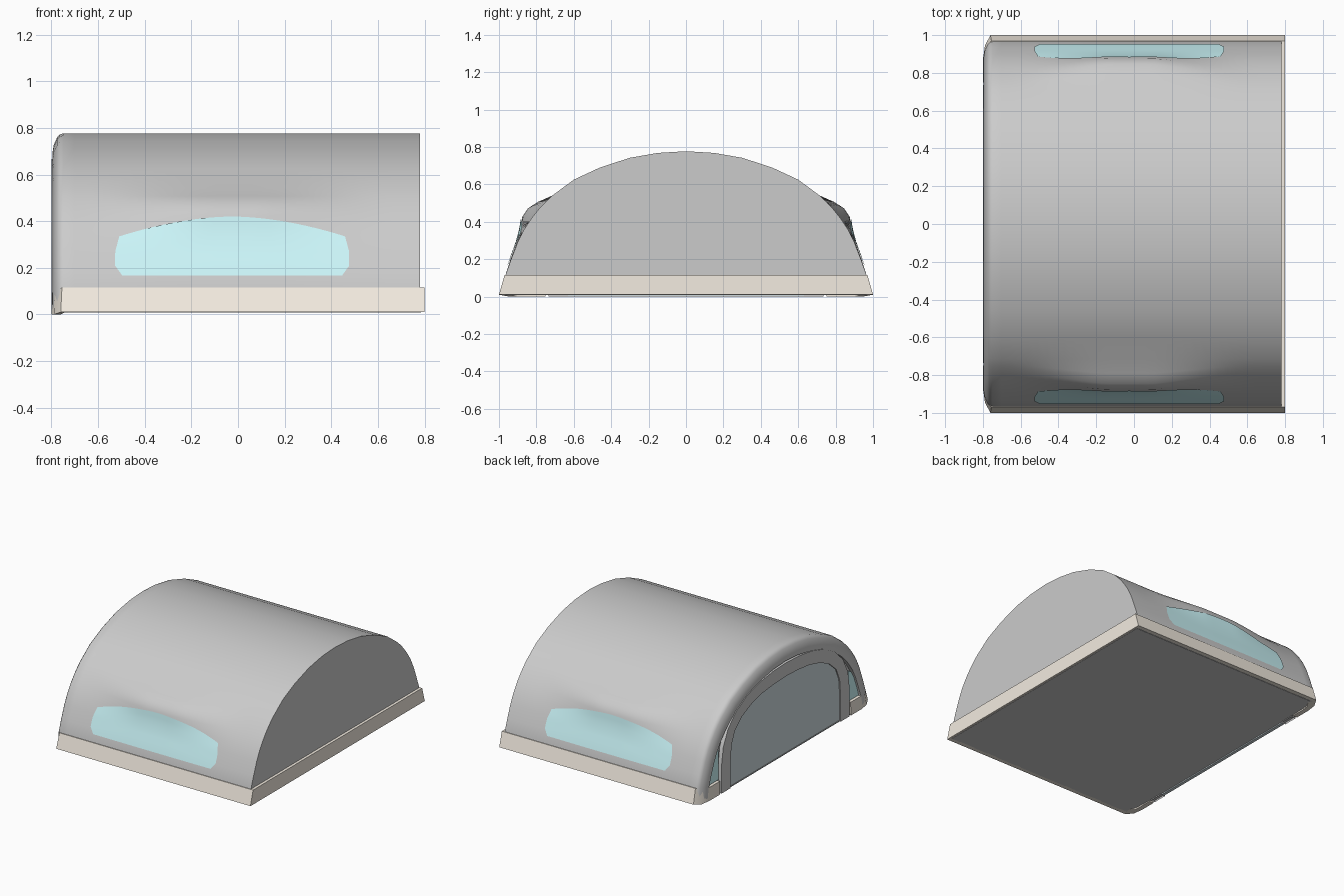
import bpy, bmesh, math

if "Cube" in bpy.data.objects:
    bpy.data.objects.remove(bpy.data.objects["Cube"])


def material(name, rgb):
    m = bpy.data.materials.new(name)
    m.diffuse_color = (*rgb, 1)
    m.use_nodes = True
    m.node_tree.nodes["Principled BSDF"].inputs["Base Color"].default_value = m.diffuse_color
    return m


CYAN = material("window_cyan", (0.60, 0.92, 0.95))
BEIGE = material("trim_beige", (0.90, 0.84, 0.75))
SMOKE = material("door_glass", (0.62, 0.70, 0.73))


def make(name, rows, mat=None, closed=False, loop=False, caps=(False, False), smooth=35, mirror=False):
    """Loft rows of points: closed joins each row's ends, loop joins last row to first."""
    bm = bmesh.new()
    vs = [[bm.verts.new(p) for p in r] for r in rows]
    n = len(rows[0])
    for i in range(len(rows) if loop else len(rows) - 1):
        a, b = vs[i], vs[(i + 1) % len(rows)]
        for j in range(n if closed else n - 1):
            k = (j + 1) % n
            bm.faces.new((a[j], a[k], b[k], b[j]))
    if caps[0]:
        bm.faces.new(vs[0])
    if caps[1]:
        bm.faces.new(vs[-1])
    if mirror:
        geom = bm.verts[:] + bm.edges[:] + bm.faces[:]
        dup = bmesh.ops.duplicate(bm, geom=geom)["geom"]
        for v in (g for g in dup if isinstance(g, bmesh.types.BMVert)):
            v.co.y *= -1
        bmesh.ops.reverse_faces(bm, faces=[g for g in dup if isinstance(g, bmesh.types.BMFace)])
        bmesh.ops.remove_doubles(bm, verts=bm.verts[:], dist=1e-5)
    bmesh.ops.recalc_face_normals(bm, faces=bm.faces[:])
    me = bpy.data.meshes.new(name)
    bm.to_mesh(me)
    bm.free()
    me.polygons.foreach_set("use_smooth", [True] * len(me.polygons))
    me.set_sharp_from_angle(angle=math.radians(smooth))
    if mat:
        me.materials.append(mat)
    ob = bpy.data.objects.new(name, me)
    bpy.context.collection.objects.link(ob)
    return ob


def both_sides(half):
    """Mirror a half profile that runs from +y up to y = 0."""
    return half + [(-y, z) for y, z in reversed(half[:-1])]


# Barrel half profile, plain and where it bulges out over the side windows
PLAIN = [(.972, .01), (.965, .115), (.935, .20), (.90, .29), (.865, .36), (.825, .42), (.785, .47),
         (.75, .507), (.715, .54), (.60, .625), (.46, .69), (.30, .742), (.15, .768), (0, .777)]
BULGE = [(.972, .01), (.965, .115), (.938, .20), (.905, .29), (.886, .36), (.876, .425), (.845, .472),
         (.79, .507)] + PLAIN[8:]
CX = -.025


def half_section(x):
    t = min(abs(x - CX) / .66, 1)
    w = math.cos(t * math.pi / 2) ** 2
    w = min(1, w * 1.1)
    return [(a[0] + (b[0] - a[0]) * w, a[1] + (b[1] - a[1]) * w) for a, b in zip(PLAIN, BULGE)]


def wall_y(x, z):
    h = half_section(x)
    for (y0, z0), (y1, z1) in zip(h, h[1:]):
        if z <= z1:
            return y0 + (y1 - y0) * (z - z0) / (z1 - z0)
    return 0


def inset(x, d):
    ky, kz = 1 - d, 1 - d / .777
    return [(x, y * ky, max(.01, z * kz)) for y, z in both_sides(PLAIN)]


# Shell: rounded open end, recessed end wall, plain flat far end
rows = [inset(-.772, .105), inset(-.794, .10), inset(-.796, .085), inset(-.79, .05),
        inset(-.776, .018), inset(-.765, .006)]
N = 32
for i in range(N + 1):
    x = -.75 + 1.53 * i / N
    rows.append([(x, y, z) for y, z in both_sides(half_section(x))])
make("barrel_shell", rows, closed=True, caps=(True, True))

# Bulging side windows, laid just proud of the shell wall
rows = []
M, K = 24, 8
for j in range(K + 1):
    v = j / K
    half = .472 + .03 * min(v / .25, 1) if v < .6 else .502 - .018 * (v - .6) / .4
    row = []
    for i in range(M + 1):
        u = 2 * i / M - 1
        x = CX + half * u
        top = .42 - .085 * abs(u) ** 1.8
        z = .168 + (top - .168) * v
        row.append((x, wall_y(x, z) + .006, z))
    rows.append(row)
make("side_windows", rows, CYAN, mirror=True)

# Base trim running round the floor, stopping either side of the door
PLAN = [(-.80, .75), (-.80, .87), (-.789, .945), (-.76, 1.0), (.80, 1.0), (.80, 0)]
TOP = [(-.797, .75), (-.797, .86), (-.785, .925), (-.755, .97), (.80, .97), (.80, 0)]
INNER = [(-.765, .75), (-.765, .85), (-.76, .90), (-.74, .94), (.775, .94), (.775, 0)]
HEIGHT = [.095, .095, .10, .115, .115, .115]
BOTTOM = [0, 0, 0, .01, .01, .01]
rows = [[(*o, b), (*t, h), (*n, h), (*n, b)]
        for o, t, n, h, b in zip(PLAN, TOP, INNER, HEIGHT, BOTTOM)]
make("base_trim", rows, BEIGE, closed=True, caps=(True, False), mirror=True, smooth=30)

# Floor plate
fl = [(-.77, .75), (-.755, .90), (-.73, .965), (.785, .965)]
fl = fl + [(x, -y) for x, y in reversed(fl)]
make("floor", [[(x, y, z) for x, y in fl] for z in (.008, .03)], closed=True, caps=(True, True))

# Door frame arch and its glass
OUTER = both_sides([(.735, 0), (.735, .20), (.715, .33), (.66, .44), (.57, .53), (.44, .60),
                    (.30, .64), (.15, .66), (0, .667)])
OPEN = both_sides([(.63, 0), (.63, .20), (.62, .31), (.58, .40), (.50, .47), (.39, .52),
                   (.27, .55), (.13, .565), (0, .57)])


def at(x, prof):
    return [(x, y, z) for y, z in prof]


make("door_frame", [at(-.765, OUTER), at(-.80, OUTER), at(-.80, OPEN), at(-.765, OPEN)],
     closed=False, loop=True)
make("door_glass", [at(-.792, OPEN), at(-.77, OPEN)], SMOKE, closed=True, caps=(True, True))

# Small corner windows between frame and shell rim
quad = [(.745, .10), (.862, .10), (.845, .17), (.815, .24), (.775, .305), (.745, .315)]
make("corner_windows", [at(-.782, quad), at(-.77, quad)], CYAN, closed=True,
     caps=(True, True), mirror=True)
